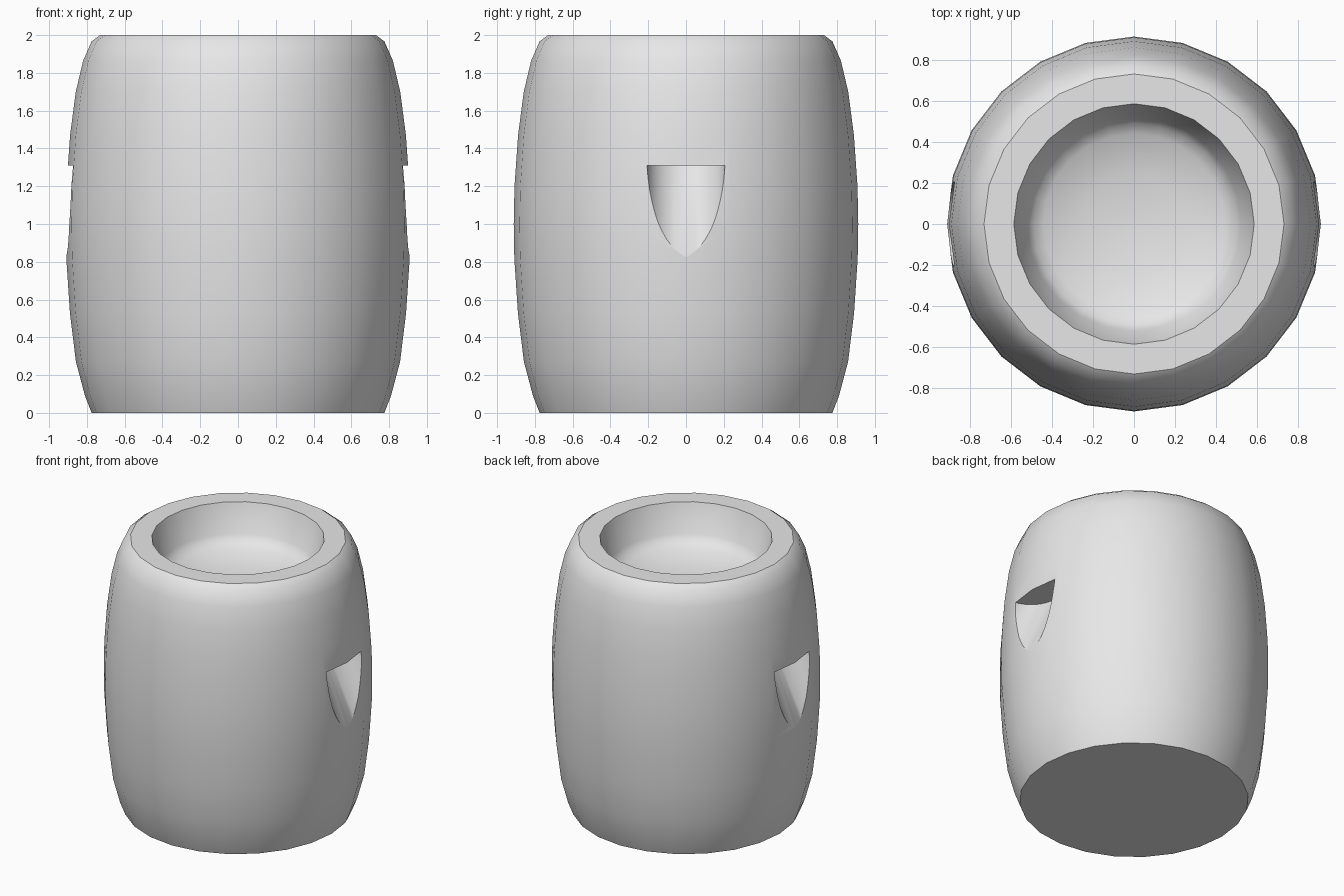
import bpy, bmesh, math

if "Cube" in bpy.data.objects:
    bpy.data.objects.remove(bpy.data.objects["Cube"], do_unlink=True)

SIDES = 24


def make_material(name, color):
    mat = bpy.data.materials.new(name)
    mat.use_nodes = True
    mat.diffuse_color = color
    mat.node_tree.nodes["Principled BSDF"].inputs["Base Color"].default_value = color
    return mat


def loft(name, rings, sides):
    """Skin a stack of (radius, z, centre_x) circles and cap both ends."""
    bm = bmesh.new()
    loops = []
    for radius, z, cx in rings:
        angles = [2 * math.pi * i / sides for i in range(sides)]
        loops.append([bm.verts.new((cx + radius * math.cos(a), radius * math.sin(a), z))
                      for a in angles])
    for low, high in zip(loops, loops[1:]):
        for i in range(sides):
            j = (i + 1) % sides
            bm.faces.new((low[i], low[j], high[j], high[i]))
    bm.faces.new(loops[0][::-1])
    bm.faces.new(loops[-1])
    bmesh.ops.recalc_face_normals(bm, faces=bm.faces[:])
    mesh = bpy.data.meshes.new(name)
    bm.to_mesh(mesh)
    bm.free()
    obj = bpy.data.objects.new(name, mesh)
    bpy.context.collection.objects.link(obj)
    return obj


# Bulging body: outer wall, bevelled rim, then down into the dished recess
profile = [(0.775, 0), (0.81, 0.09), (0.858, 0.27), (0.89, 0.53), (0.909, 0.82),
           (0.912, 1.0), (0.908, 1.2), (0.889, 1.47), (0.859, 1.7), (0.82, 1.865),
           (0.775, 1.967), (0.73, 2.0), (0.585, 2.0), (0.52, 1.79), (0.49, 1.75),
           (0.44, 1.72), (0.25, 1.675), (0.04, 1.66)]
body = loft("barrel_body", [(r, z, 0) for r, z in profile], SIDES)
body.data.materials.append(make_material("light_grey", (0.8, 0.8, 0.8, 1)))

# Finger grips: slanted cylinders cut a flat-topped scoop in each side
for side, label in ((1, "left"), (-1, "right")):
    cutter = loft(label + "_grip_cutter",
                  [(0.21, 0.6, side * 1.22), (0.21, 1.31, side * 0.91)], 48)
    cutter.hide_render = True
    cut = body.modifiers.new(label + "_grip", "BOOLEAN")
    cut.operation = "DIFFERENCE"
    cut.solver = "EXACT"
    cut.object = cutter

# Apply the cuts and remove the cutters
bpy.context.view_layer.update()
graph = bpy.context.evaluated_depsgraph_get()
cut_mesh = bpy.data.meshes.new_from_object(body.evaluated_get(graph))
cutters = [m.object for m in body.modifiers]
body.modifiers.clear()
body.data = cut_mesh
for cutter in cutters:
    bpy.data.objects.remove(cutter, do_unlink=True)

# Smooth shading with crisp rim, base and grip edges
bpy.ops.object.select_all(action="DESELECT")
body.select_set(True)
bpy.context.view_layer.objects.active = body
bpy.ops.object.shade_smooth_by_angle(angle=math.radians(32))
